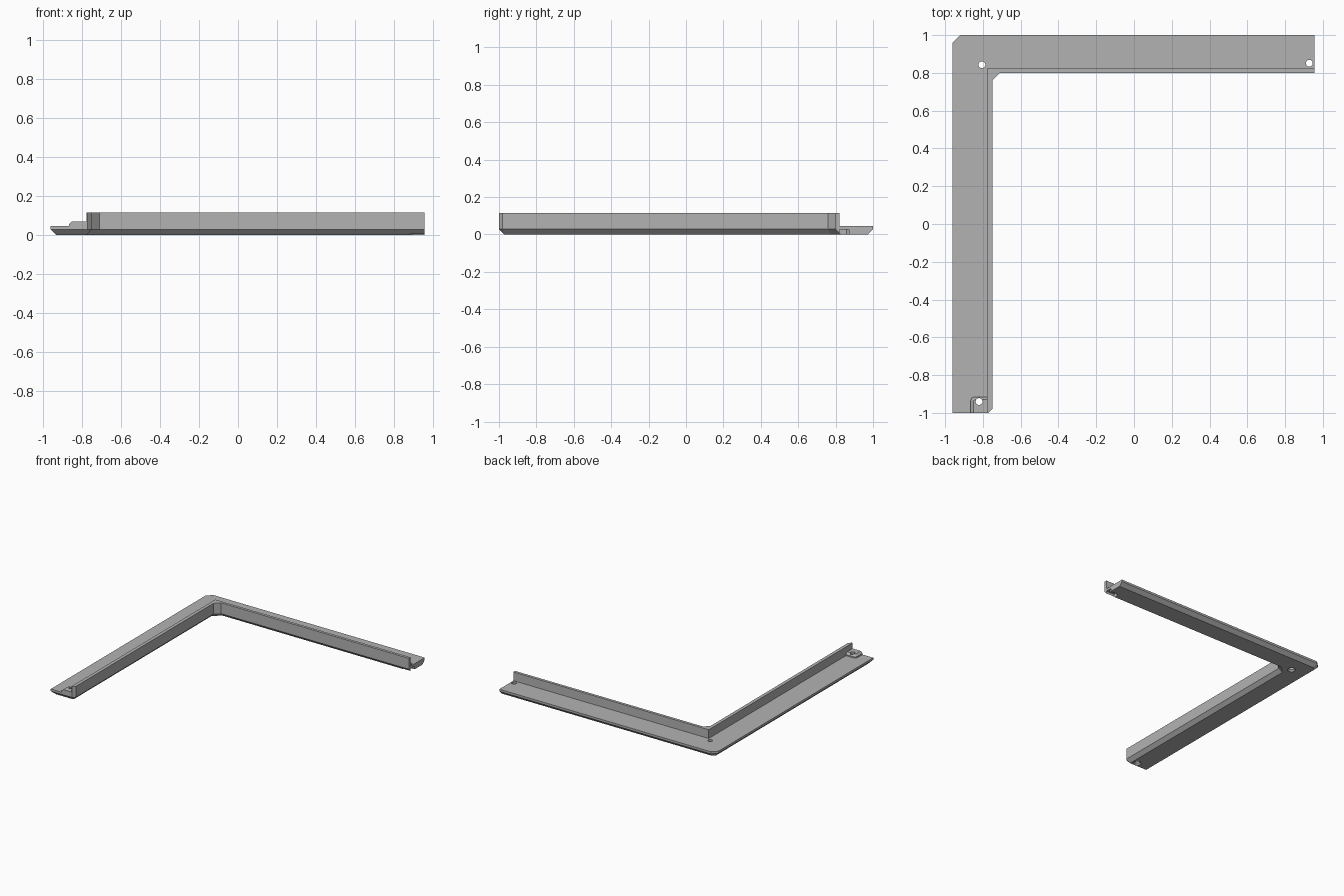
import bpy, bmesh
from mathutils import Vector

if "Cube" in bpy.data.objects:
    bpy.data.objects.remove(bpy.data.objects["Cube"], do_unlink=True)

gray = bpy.data.materials.new("light gray")
gray.use_nodes = True
color = (0.45, 0.45, 0.45, 1)
gray.diffuse_color = color
gray.node_tree.nodes["Principled BSDF"].inputs["Base Color"].default_value = color


def inset(points, distances):
    """Move every edge of a counterclockwise outline inward by its own distance."""
    n, result = len(points), []
    pts = [Vector(p) for p in points]
    for i in range(n):
        a, b, c = pts[i - 1], pts[i], pts[(i + 1) % n]
        u, v = (b - a).normalized(), (c - b).normalized()
        p = b + Vector((-u.y, u.x)) * distances[i - 1]
        q = b + Vector((-v.y, v.x)) * distances[i]
        t = (q - p).cross(v) / u.cross(v)
        result.append(p + u * t)
    return result


def loft(name, layers):
    """Solid made of outlines stacked as (points, z)."""
    bm = bmesh.new()
    rings = [[bm.verts.new((p[0], p[1], z)) for p in pts] for pts, z in layers]
    n = len(rings[0])
    bm.faces.new(rings[0][::-1])
    bm.faces.new(rings[-1])
    for low, high in zip(rings, rings[1:]):
        for i in range(n):
            j = (i + 1) % n
            bm.faces.new((low[i], low[j], high[j], high[i]))
    bmesh.ops.recalc_face_normals(bm, faces=bm.faces)
    mesh = bpy.data.meshes.new(name)
    bm.to_mesh(mesh)
    bm.free()
    mesh.materials.append(gray)
    obj = bpy.data.objects.new(name, mesh)
    bpy.context.collection.objects.link(obj)
    return obj


def cone(name, x, y, z0, z1, r0, r1):
    bpy.ops.mesh.primitive_cone_add(vertices=32, radius1=r0, radius2=r1, depth=z1 - z0,
                                    location=(x, y, (z0 + z1) / 2))
    obj = bpy.context.object
    obj.name = name
    obj.data.materials.append(gray)
    return obj


def cut(target, cutter):
    cutter.hide_render = True
    mod = target.modifiers.new("cut", "BOOLEAN")
    mod.operation, mod.solver, mod.object = "DIFFERENCE", "EXACT", cutter
    bpy.context.view_layer.objects.active = target
    bpy.ops.object.modifier_apply(modifier=mod.name)
    bpy.data.objects.remove(cutter, do_unlink=True)


# L-shaped base plate with a chamfered underside
inner = [(-.77, -1), (-.75, -.98), (-.75, .76), (-.71, .80), (.955, .80)]
outline = [(-.96, -1)] + inner + [(.955, 1), (-.92, 1), (-.96, .96)]
edge = [.028] * len(outline)
edge[5] = 0  # the mating end stays square
plate = loft("base_plate", [(inset(outline, edge), 0), (outline, .028), (outline, .045)])

# Upright wall along the inner edge
loft("inner_wall", [(p, z) for z in (.045, .115)
                    for p in [inner + [(.955, .822), (-.777, .822), (-.777, -1)]]])

# Raised locating pad with a rounded corner and sloped rim
pad_shape = [(-.777, -1), (-.777, -.915), (-.845, -.915), (-.859, -.921), (-.865, -.935), (-.865, -1)]
pad_top = inset(pad_shape, [0, .015, .015, .015, .015, 0])
pad = loft("locating_pad", [(pad_shape, .045), (pad_shape, .055), (pad_top, .07)])

# Matching pocket under the other end
pocket = [(.88, .822), (1, .822), (1, .872), (.895, .872), (.88, .858)]
cut(plate, loft("pocket_cutter", [(pocket, -.02), (pocket, .026)]))

# Screw holes, the corner one countersunk from below
holes = [(-.82, -.94), (-.805, .843), (.928, .851)]
for x, y in holes:
    cut(plate, cone("hole_cutter", x, y, -.05, .15, .018, .018))
cut(pad, cone("hole_cutter", *holes[0], -.05, .15, .018, .018))
for x, y in holes[:2]:
    cut(plate, cone("countersink_cutter", x, y, -.012, .016, .042, .014))
